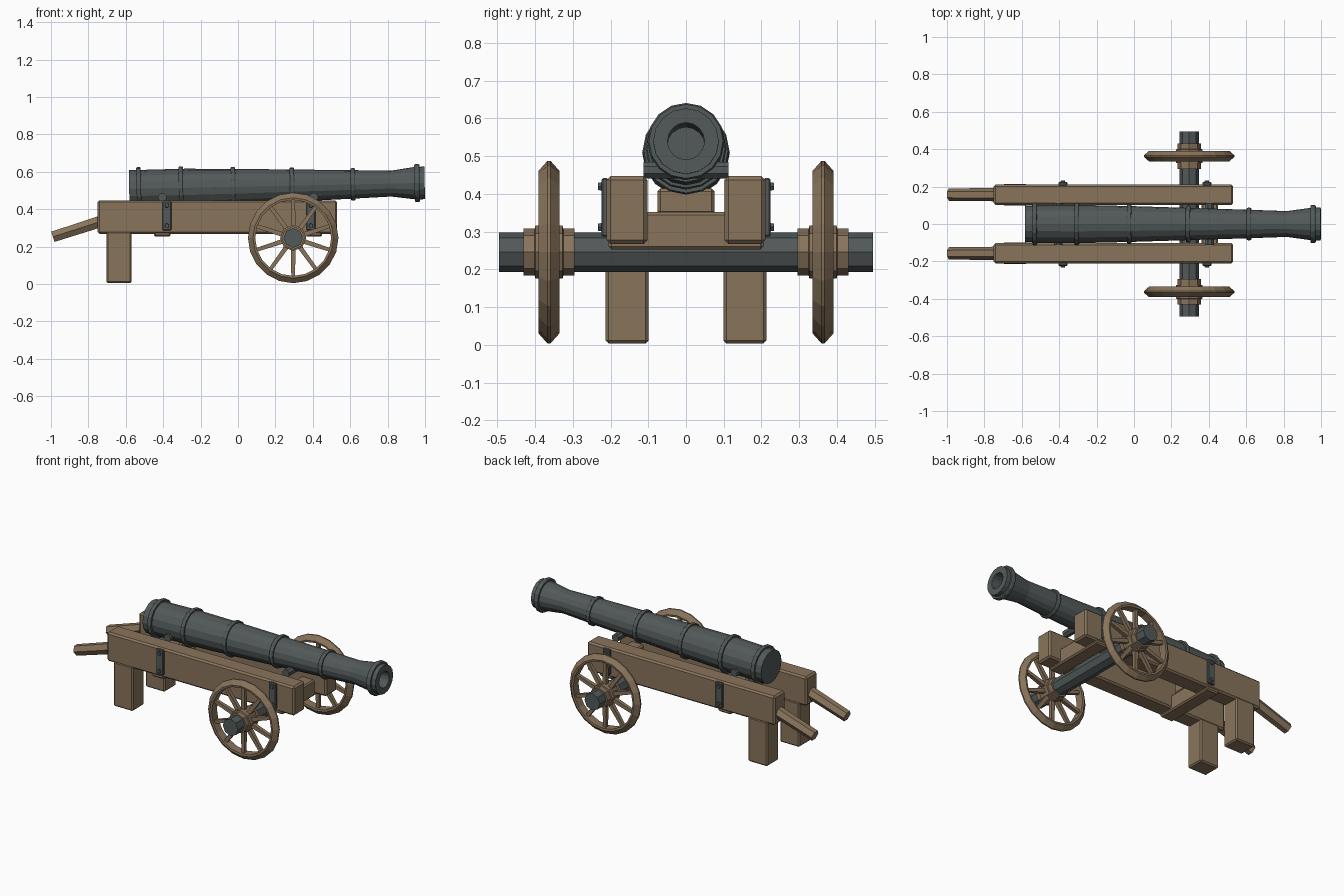
import bpy, bmesh
from math import pi, cos, sin, atan2
from mathutils import Matrix, Vector

if "Cube" in bpy.data.objects:
    bpy.data.objects.remove(bpy.data.objects["Cube"])


def material(name, rgb):
    m = bpy.data.materials.new(name)
    m.diffuse_color = (*rgb, 1)
    m.use_nodes = True
    m.node_tree.nodes["Principled BSDF"].inputs["Base Color"].default_value = m.diffuse_color
    return m


WOOD = material("wood", (0.25, 0.175, 0.105))
IRON = material("iron", (0.085, 0.1, 0.1))


def finish(name, bm, mat):
    bmesh.ops.recalc_face_normals(bm, faces=bm.faces)
    me = bpy.data.meshes.new(name)
    bm.to_mesh(me)
    bm.free()
    me.materials.append(mat)
    ob = bpy.data.objects.new(name, me)
    bpy.context.collection.objects.link(ob)
    return ob


def box(name, lo, hi, mat, bevel=0.008):
    lo, hi = Vector(lo), Vector(hi)
    bm = bmesh.new()
    bmesh.ops.create_cube(bm, size=1)
    bmesh.ops.scale(bm, vec=hi - lo, verts=bm.verts)
    bmesh.ops.translate(bm, vec=(lo + hi) / 2, verts=bm.verts)
    bmesh.ops.bevel(bm, geom=bm.edges[:], offset=bevel, segments=1, affect='EDGES')
    return finish(name, bm, mat)


def lathe(name, profile, sides, start, direction, mat, closed=False, phase=0.0):
    """Revolve (distance, radius) points about an axis; caps ends unless closed."""
    bm = bmesh.new()
    rings = [[bm.verts.new((r * cos(phase + 2 * pi * i / sides),
                            r * sin(phase + 2 * pi * i / sides), d))
              for i in range(sides)] for d, r in profile]
    pairs = list(zip(rings, rings[1:]))
    if closed:
        pairs.append((rings[-1], rings[0]))
    else:
        bm.faces.new(rings[0])
        bm.faces.new(rings[-1])
    for a, b in pairs:
        for i in range(sides):
            j = (i + 1) % sides
            bm.faces.new((a[i], a[j], b[j], b[i]))
    rot = Vector(direction).to_track_quat('Z', 'Y').to_matrix().to_4x4()
    bm.transform(Matrix.Translation(start) @ rot)
    return finish(name, bm, mat)


def rod(name, a, b, r, sides, mat, r2=None, phase=0.0):
    d = Vector(b) - Vector(a)
    return lathe(name, [(0, r), (d.length, r if r2 is None else r2)], sides, a, d, mat, phase=phase)


# Barrel with hollow bore, tilted slightly up
breech, muzzle = Vector((-0.582, 0, 0.508)), Vector((0.998, 0, 0.54))
axis = muzzle - breech
L = axis.length
body = [(0, 0.1), (0.3, 0.102), (0.56, 0.096), (0.88, 0.086), (1.2, 0.076),
        (1.4, 0.069), (1.53, 0.087), (L, 0.087), (L, 0.049), (L - 0.6, 0.049)]
lathe("barrel", body, 16, breech, axis, IRON)

# Reinforcing rings: position, radius, half width
for x, r, w in [(-0.53, 0.116, 0.012), (-0.305, 0.115, 0.012), (-0.025, 0.107, 0.012),
                (0.29, 0.098, 0.012), (0.615, 0.087, 0.012), (0.958, 0.102, 0.014)]:
    d = x - breech.x
    lathe("barrel_ring", [(d - w, r - 0.035), (d - w, r - 0.004), (d - w / 2, r),
                          (d + w / 2, r), (d + w, r - 0.004), (d + w, r - 0.035)],
          16, breech, axis, IRON, closed=True)

# Cross beams and iron cradle bars carrying the barrel
for x in (-0.405, 0.405):
    box("cross_beam", (x - 0.045, -0.205, 0.253), (x + 0.045, 0.205, 0.352), WOOD)
    rod("cradle_bar", (x, -0.112, 0.463), (x, 0.112, 0.463), 0.024, 8, IRON, phase=pi / 8)
box("breech_block", (-0.45, -0.076, 0.345), (-0.36, 0.076, 0.415), WOOD)

# Axle
AX, AZ = 0.295, 0.246
rod("axle", (AX, -0.495, AZ), (AX, 0.495, AZ), 0.052, 8, IRON)

for s in (-1, 1):
    ya, yb = sorted((s * 0.102, s * 0.21))
    # Side rails, legs and handles
    box("side_rail", (-0.75, ya, 0.268), (0.53, yb, 0.447), WOOD, 0.01)
    box("rear_leg", (-0.703, ya - 0.003, 0.004), (-0.57, yb + 0.003, 0.28), WOOD)
    rod("handle", (-0.70, s * 0.157, 0.345), (-0.99, s * 0.157, 0.252), 0.036, 6, WOOD, 0.033)

    # Iron straps with bolts
    for x in (-0.38, 0.39):
        y0, y1 = sorted((s * 0.205, s * 0.224))
        box("side_strap", (x - 0.024, y0, 0.287), (x + 0.024, y1, 0.442), IRON, 0.004)
        for z in (0.312, 0.42):
            rod("strap_bolt", (x, s * 0.21, z), (x, s * 0.233, z), 0.015, 6, IRON, 0.011)

    # Wheel: hub with stepped centre, bevelled rim, spokes
    hub = [(-0.068, 0.062), (-0.038, 0.062), (-0.036, 0.07),
           (0.036, 0.07), (0.038, 0.062), (0.068, 0.062)]
    c = Vector((AX, s * 0.363, AZ))
    lathe("wheel_hub", hub, 8, c, (0, 1, 0), WOOD)
    rim = [(-0.026, 0.203), (-0.028, 0.215), (-0.004, 0.242),
           (0.004, 0.242), (0.028, 0.215), (0.026, 0.203)]
    lathe("wheel_rim", rim, 20, c, (0, 1, 0), WOOD, closed=True)
    for i in range(10):
        a = pi / 2 + i * pi / 5
        out = Vector((cos(a), 0, sin(a)))
        rod("wheel_spoke", c + out * 0.05, c + out * 0.21, 0.018, 4, WOOD, 0.014, phase=pi / 4)
